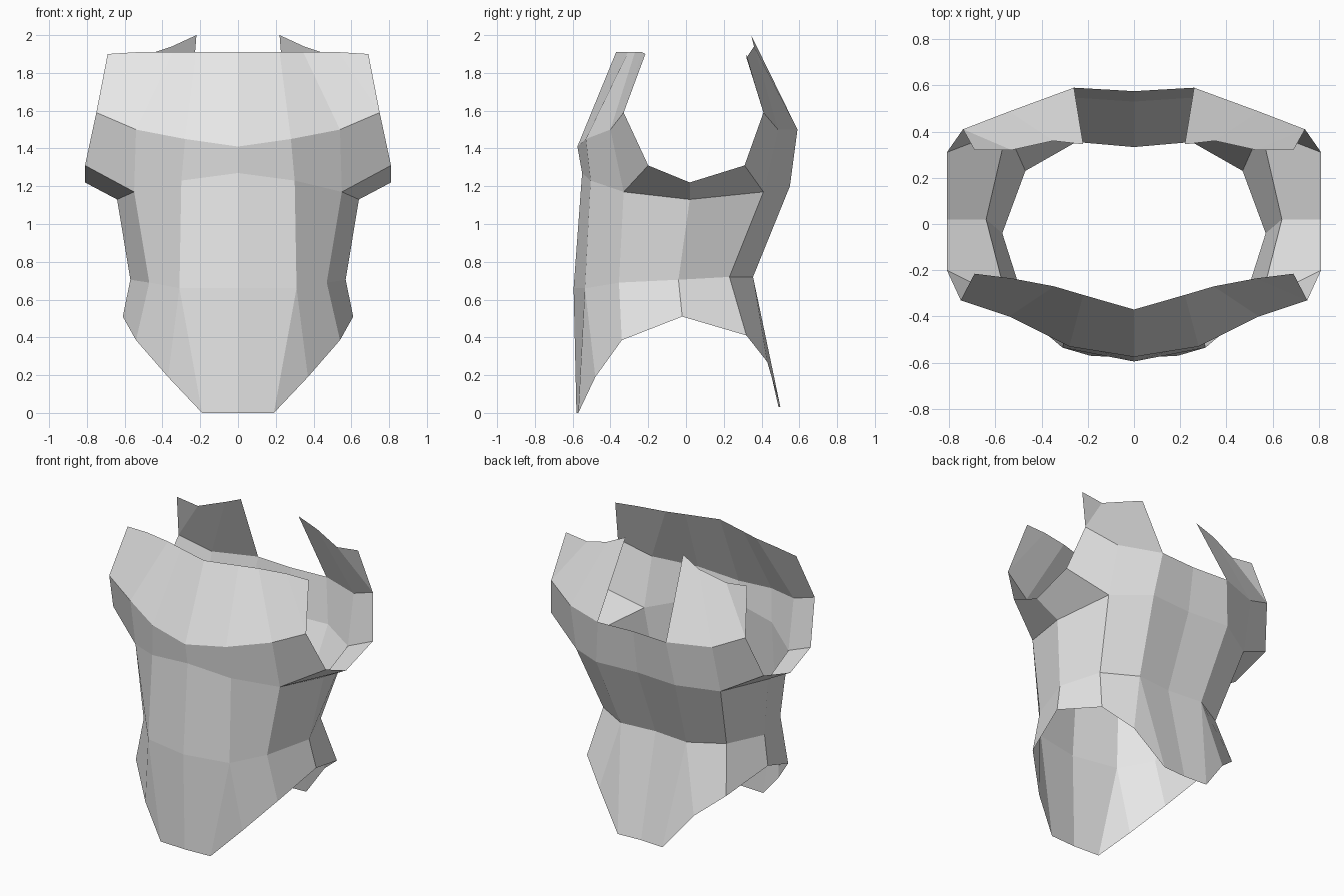
import bpy
import bmesh

default_cube = bpy.data.objects.get("Cube")
if default_cube:
    bpy.data.objects.remove(default_cube, do_unlink=True)


def make_material(name, colour):
    material = bpy.data.materials.new(name)
    material.use_nodes = True
    material.diffuse_color = colour
    material.node_tree.nodes["Principled BSDF"].inputs["Base Color"].default_value = colour
    return material


plate_grey = make_material("plate_grey", (0.8, 0.8, 0.8, 1))


def loft_panel(name, upper, lower):
    """Skin two matching half rows with flat faces and mirror them across x.
    A point repeated in a row closes that face to a triangle."""
    mesh = bpy.data.meshes.new(name)
    bm = bmesh.new()
    corner = {point: bm.verts.new(point) for point in upper + lower}
    for i in range(len(upper) - 1):
        loop = [lower[i], lower[i + 1], upper[i + 1], upper[i]]
        bm.faces.new([corner[point] for point in dict.fromkeys(loop)])
    bm.to_mesh(mesh)
    bm.free()
    mesh.materials.append(plate_grey)
    panel = bpy.data.objects.new(name, mesh)
    bpy.context.collection.objects.link(panel)
    mirror = panel.modifiers.new("left_right_mirror", 'MIRROR')
    mirror.use_axis[0] = True
    mirror.use_clip = True
    return panel


# Front rows, running from the centre line out to the armhole
collar = [(0, -.37, 1.91), (.22, -.307, 1.91), (.345, -.27, 1.91),
          (.53, -.235, 1.91), (.69, -.215, 1.9)]
bust = [(0, -.575, 1.41), (.28, -.53, 1.45), (.54, -.4, 1.5), (.75, -.33, 1.59)]

# Back rows, running from the neck opening or centre line out to the armhole
shoulder_top = [(.22, .345, 2), (.35, .36, 1.94), (.53, .32, 1.88), (.69, .32, 1.9)]
shoulder_blade = [(0, .575, 1.5), (.26, .59, 1.5), (.54, .487, 1.5), (.74, .41, 1.59)]

# Lower rim of the armhole, front to back
armhole = [(.81, -.2, 1.31), (.81, .02, 1.22), (.81, .31, 1.31)]

# Half rings around the body, from front centre to back centre
ribs = [(0, -.55, 1.27), (.3, -.505, 1.23), (.55, -.33, 1.17), (.64, .02, 1.13),
        (.55, .41, 1.17), (.3, .55, 1.2), (0, .53, 1.2)]
waist = [(0, -.595, .66), (.31, -.535, .66), (.47, -.355, .69), (.57, -.04, .705),
         (.47, .23, .72), (.25, .355, .72), (0, .333, .72)]
hem = [(0, -.58, 0), (.19, -.57, 0), (.37, -.48, .19), (.54, -.34, .385),
       (.61, -.02, .51), (.53, .32, .41), (.36, .43, .27), (.17, .5, .03), (0, .49, .03)]

# Upper front and back plates, ending in a triangle at the armhole
loft_panel("chest_plate", collar, bust + bust[-1:])
loft_panel("shoulder_plates", shoulder_top, shoulder_blade[1:] + shoulder_blade[-1:])

# Bands that join the upper plates to the rib ring
loft_panel("lower_chest", bust, ribs[:3] + armhole[:1])
loft_panel("upper_back", shoulder_blade, ribs[:-4:-1] + armhole[-1:])

# Flared rim under each arm
loft_panel("underarm_flare", armhole, ribs[2:5])

# Waist wrap, and the pointed skirt whose extra hem corners fan from one waist point
loft_panel("waist_wrap", ribs, waist)
skirt_top = waist[:2] + waist[1:6] + waist[5:]
loft_panel("pointed_skirt", skirt_top, hem)
